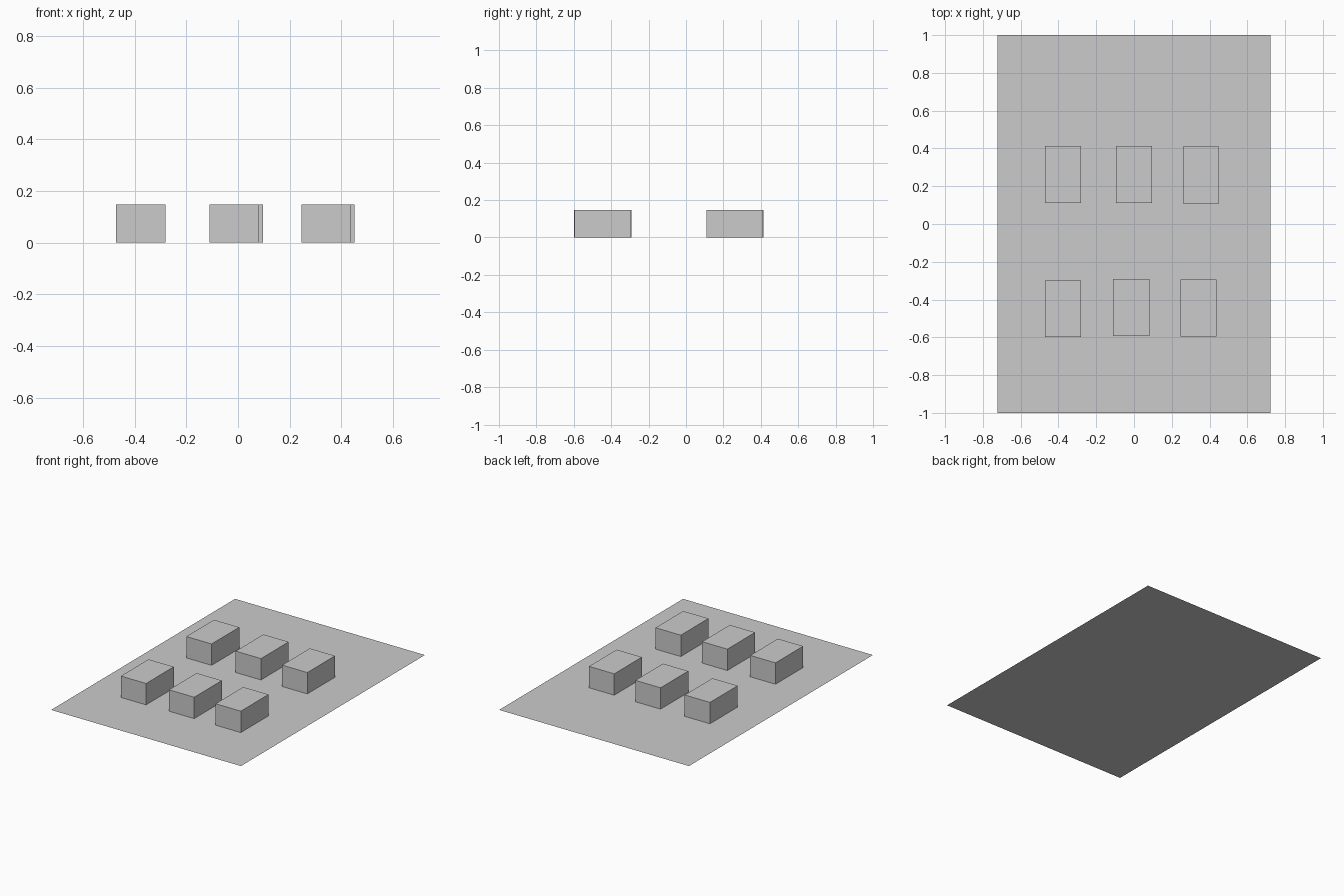
import bpy

if "Cube" in bpy.data.objects:
    bpy.data.objects.remove(bpy.data.objects["Cube"])

BLOCK = (0.192, 0.301, 0.147)  # width, depth, height shared by all blocks


def add_block(name, x, y):
    """Box standing on the base sheet."""
    bpy.ops.mesh.primitive_cube_add(size=1, location=(x, y, BLOCK[2] / 2))
    ob = bpy.context.object
    ob.name = name
    ob.scale = BLOCK
    bpy.ops.object.transform_apply(location=False, rotation=False, scale=True)


# Flat base sheet
bpy.ops.mesh.primitive_plane_add(size=1)
base = bpy.context.object
base.name = "base_sheet"
base.scale = (1.445, 2.0, 1)
bpy.ops.object.transform_apply(location=False, rotation=False, scale=True)

# Two slightly irregular rows of three blocks
rows = {
    "back": [(-0.376, 0.263), (0.0, 0.263), (0.355, 0.260)],
    "front": [(-0.376, -0.449), (-0.014, -0.443), (0.342, -0.445)],
}
for row, centres in rows.items():
    for side, (x, y) in zip(("left", "middle", "right"), centres):
        add_block(f"{row}_{side}_block", x, y)
